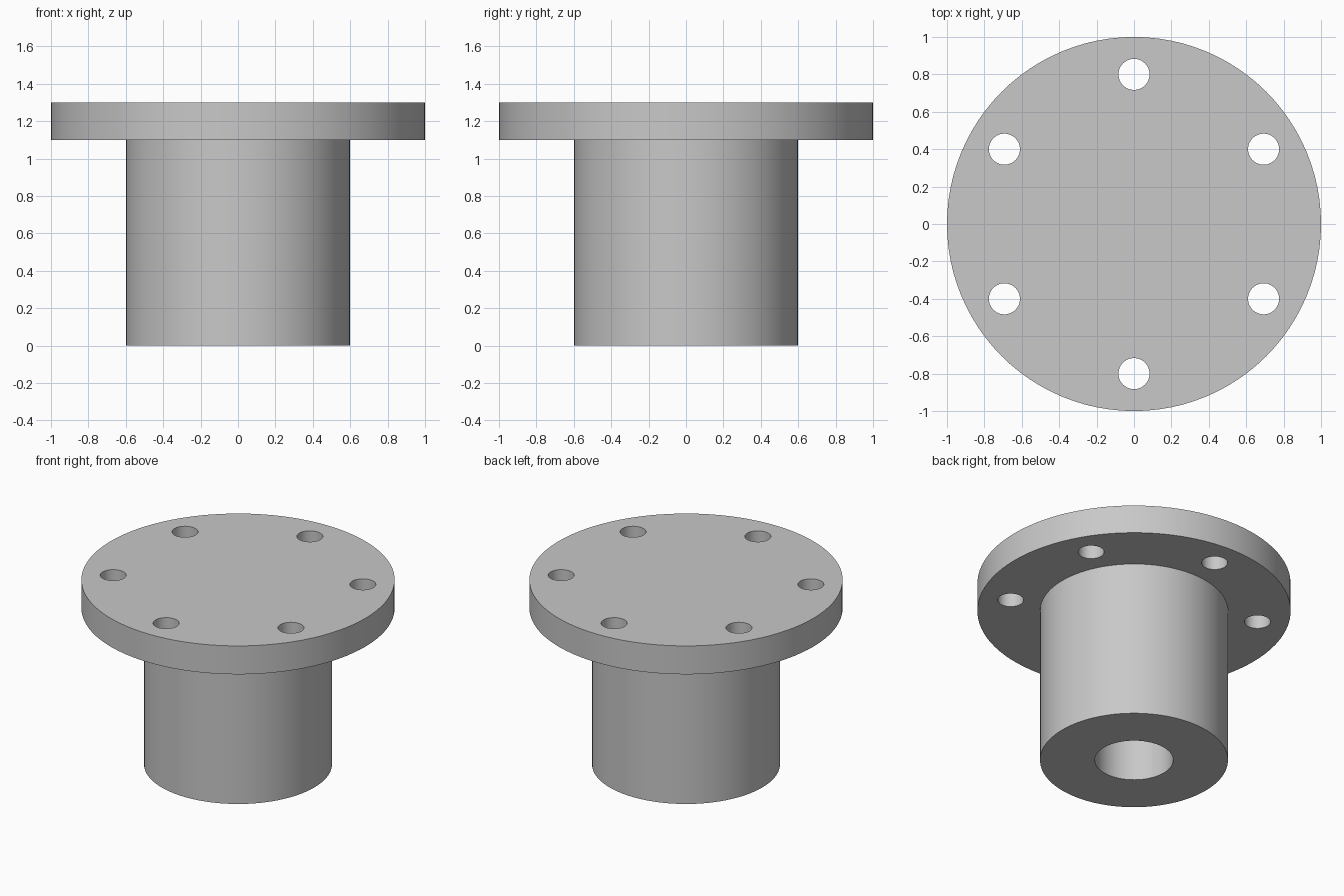
import bpy
import bmesh
from math import cos, sin, radians, tau
from mathutils import Vector

if "Cube" in bpy.data.objects:
    bpy.data.objects.remove(bpy.data.objects["Cube"])

SEGMENTS = 96
FLANGE_R, BARREL_R, BORE_R = 1.0, 0.6, 0.25
FLANGE_BASE, TOP = 1.1, 1.3
HOLE_R, HOLE_CIRCLE, HOLES = 0.083, 0.8, 6

# Plain grey metal
grey = bpy.data.materials.new("grey_metal")
grey.use_nodes = True
colour = (0.58, 0.58, 0.58, 1)
grey.diffuse_color = colour
grey.node_tree.nodes["Principled BSDF"].inputs["Base Color"].default_value = colour


def add_object(name, bm):
    bmesh.ops.recalc_face_normals(bm, faces=bm.faces)
    mesh = bpy.data.meshes.new(name)
    bm.to_mesh(mesh)
    bm.free()
    mesh.materials.append(grey)
    obj = bpy.data.objects.new(name, mesh)
    bpy.context.collection.objects.link(obj)
    return obj


# Flange, barrel and blind bore turned from one profile
profile = [(FLANGE_R, TOP), (FLANGE_R, FLANGE_BASE), (BARREL_R, FLANGE_BASE),
           (BARREL_R, 0), (BORE_R, 0), (BORE_R, FLANGE_BASE)]
bm = bmesh.new()
verts = [bm.verts.new((r, 0, z)) for r, z in profile]
edges = [bm.edges.new(pair) for pair in zip(verts, verts[1:])]
bmesh.ops.spin(bm, geom=verts + edges, cent=(0, 0, 0), axis=(0, 0, 1),
               angle=tau, steps=SEGMENTS, use_merge=True)
bmesh.ops.remove_doubles(bm, verts=bm.verts, dist=0.0001)
# Close the flange top and the bore end
bmesh.ops.holes_fill(bm, edges=[e for e in bm.edges if e.is_boundary], sides=0)
body = add_object("flanged_hub", bm)

# Cutters for the ring of bolt holes
bm = bmesh.new()
for i in range(HOLES):
    angle = radians(90) + tau * i / HOLES
    made = bmesh.ops.create_cone(bm, cap_ends=True, segments=48,
                                 radius1=HOLE_R, radius2=HOLE_R, depth=0.4)
    bmesh.ops.translate(bm, verts=made["verts"], vec=Vector(
        (HOLE_CIRCLE * cos(angle), HOLE_CIRCLE * sin(angle), (TOP + FLANGE_BASE) / 2)))
cutter = add_object("bolt_hole_cutter", bm)
cutter.hide_render = True

# Drill the holes, then discard the cutter
drill = body.modifiers.new("bolt_holes", "BOOLEAN")
drill.operation = "DIFFERENCE"
drill.solver = "EXACT"
drill.object = cutter
bpy.ops.object.select_all(action="DESELECT")
body.select_set(True)
bpy.context.view_layer.objects.active = body
bpy.ops.object.modifier_apply(modifier=drill.name)
bpy.data.objects.remove(cutter)

# Smooth round walls with crisp rims
bpy.ops.object.shade_smooth_by_angle(angle=radians(30))
